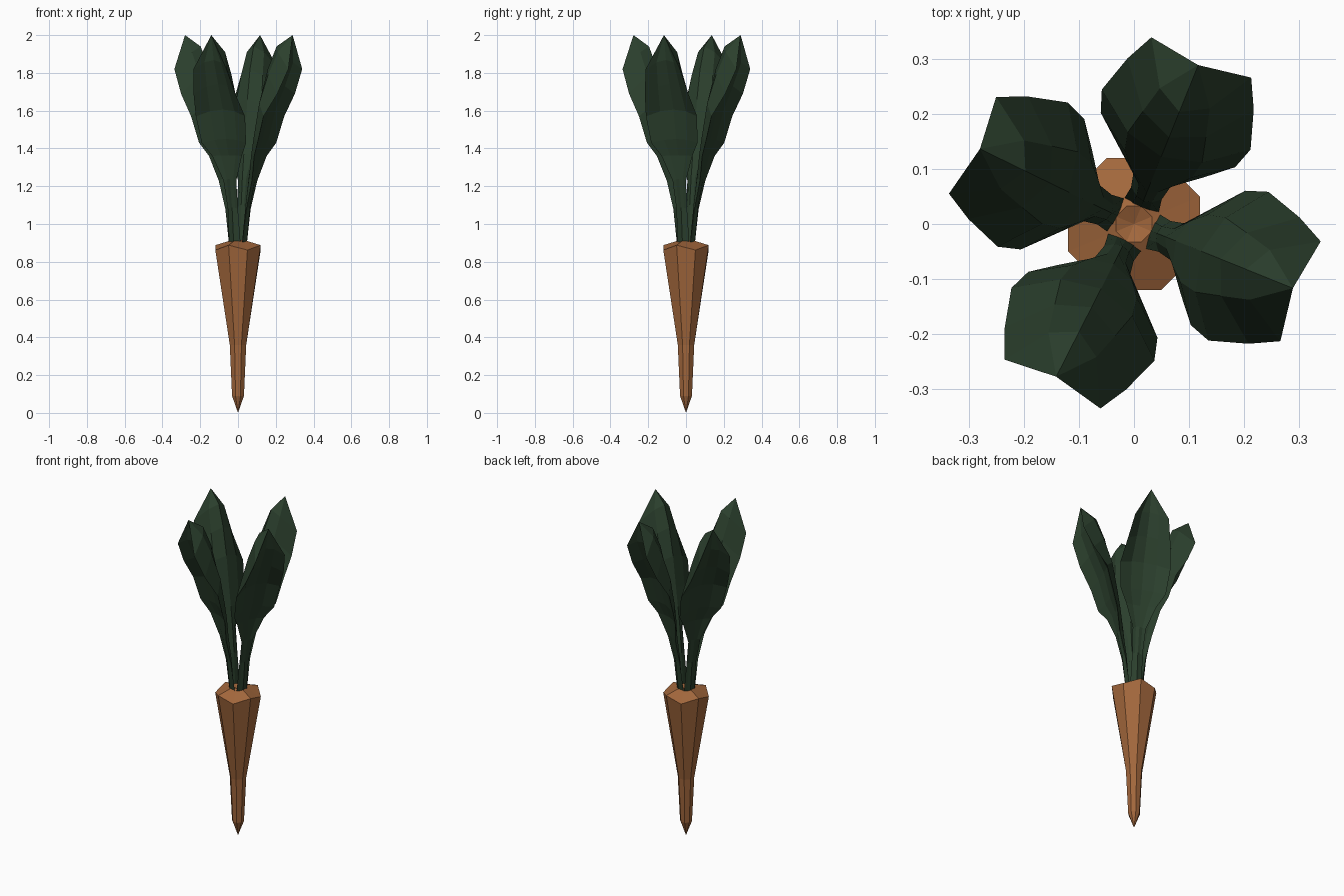
import bpy, math
from mathutils import Matrix

if "Cube" in bpy.data.objects:
    bpy.data.objects.remove(bpy.data.objects["Cube"])


def material(name, rgb):
    m = bpy.data.materials.new(name)
    m.diffuse_color = (*rgb, 1)
    m.use_nodes = True
    m.node_tree.nodes["Principled BSDF"].inputs["Base Color"].default_value = m.diffuse_color
    return m


def make(name, verts, faces, mat):
    me = bpy.data.meshes.new(name)
    me.from_pydata(verts, [], faces)
    me.materials.append(mat)
    ob = bpy.data.objects.new(name, me)
    bpy.context.collection.objects.link(ob)
    return ob


orange = material("root_orange", (0.36, 0.135, 0.045))
green = material("leaf_green", (0.024, 0.05, 0.026))

# Root: eight-sided taper with a zigzag shoulder and a slightly dipped crown
rings = [(0.09, 0.034), (0.36, 0.047), (0.875, 0.13), (0.915, 0.035)]
verts, faces = [(0, 0, 0)], []
for j, (z, r) in enumerate(rings):
    for i in range(8):
        a = math.radians(22.5 + 45 * i)
        dz = (-0.013 if i % 2 == 0 else 0.013) if j == 2 else 0
        verts.append((r * math.cos(a), r * math.sin(a), z + dz))
verts.append((0, 0, 0.9))
top = len(verts) - 1
for i in range(8):
    k = (i + 1) % 8
    faces.append((0, 1 + k, 1 + i))
    for j in range(len(rings) - 1):
        b = 1 + 8 * j
        faces.append((b + i, b + k, b + 8 + k, b + 8 + i))
    faces.append((top - 8 + i, top - 8 + k, top))
make("root", verts, faces, orange)

# Leaf: stations of (rib reach, rib z, edge reach, edge half width, edge z)
stations = [
    (0.032, 0.89, 0.036, 0.034, 0.89),
    (0.045, 1.10, 0.060, 0.030, 1.08),
    (0.062, 1.25, 0.095, 0.038, 1.23),
    (0.082, 1.37, 0.128, 0.088, 1.36),
    (0.102, 1.48, 0.165, 0.132, 1.43),
    (0.132, 1.66, 0.205, 0.146, 1.57),
    (0.170, 1.82, 0.275, 0.124, 1.69),
    (0.220, 1.94, 0.327, 0.098, 1.82),
]
# Closed ring per station: inner face bulges to the centre, outer face is flatter
section = [(-1, 0), (-0.5, 0), (0, 0), (0.5, 0), (1, 0),
           (0.5, 1), (0, 1), (-0.5, 1)]
lv, lf = [], []
for j, (ru, rz, eu, ev, ez) in enumerate(stations):
    for s, outer in section:
        t = s * s
        if outer:
            t = 0.6 + 0.4 * t
        extra = 0.015 * (1 - abs(s)) if outer and j < 3 else 0   # rounder stalk
        lv.append((ru + (eu - ru) * t + extra, s * ev, rz + (ez - rz) * t))
lv.append((0.312, 0, 2.0))
tip = len(lv) - 1
for i in range(8):
    k = (i + 1) % 8
    for j in range(len(stations) - 1):
        a = 8 * j
        lf.append((a + i, a + 8 + i, a + 8 + k, a + k))
    lf.append((tip - 8 + i, tip, tip - 8 + k))

# Four leaves around the crown, two turned slightly off the even spacing
for n, angle in enumerate((-22, 68, 154, 243)):
    leaf = make(f"leaf_{n + 1}", lv, lf, green)
    leaf.data.transform(Matrix.Rotation(math.radians(angle), 4, 'Z'))
